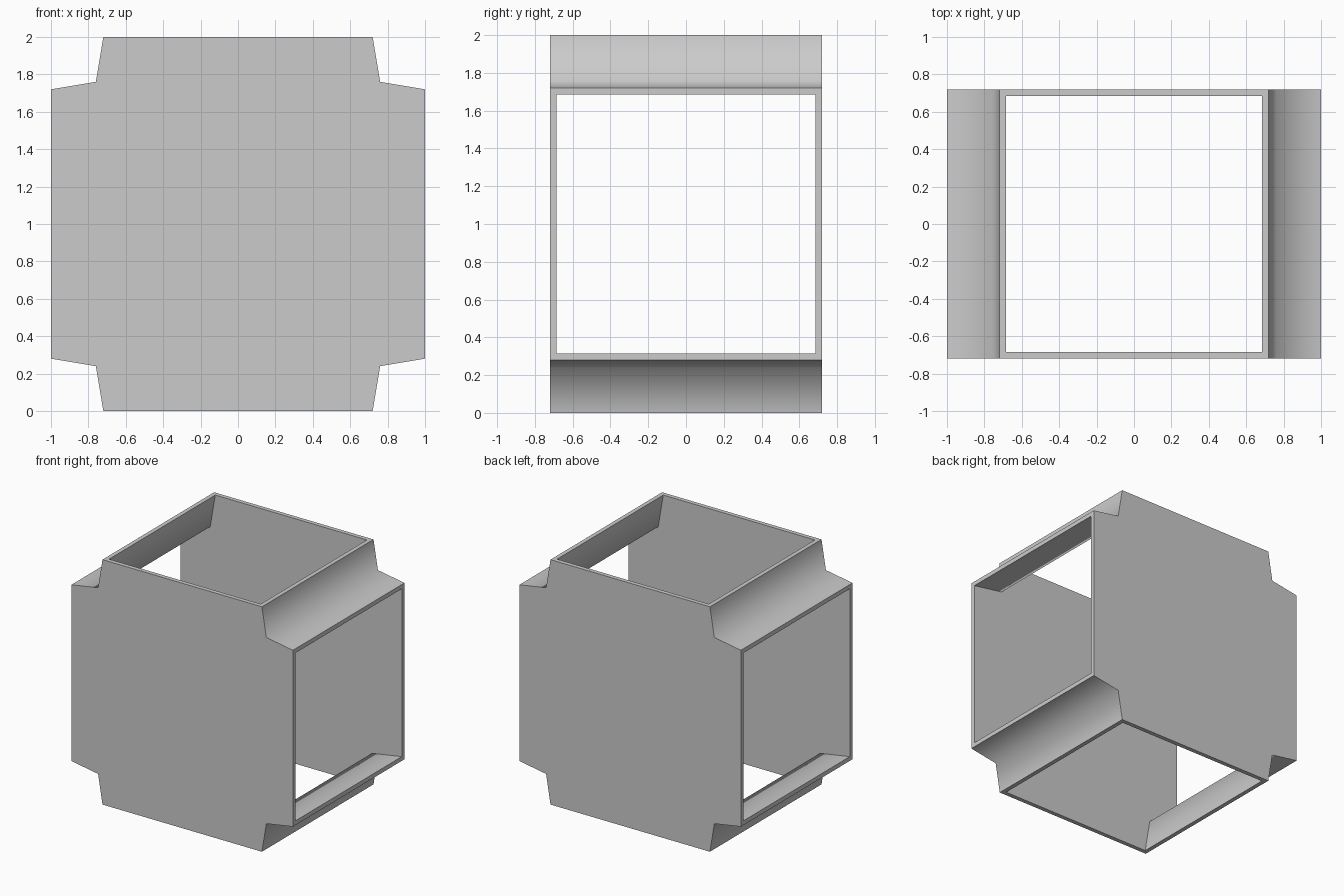
import bpy, bmesh

if "Cube" in bpy.data.objects:
    bpy.data.objects.remove(bpy.data.objects["Cube"])


def cross_profile(rim, inner):
    """Twelve-point cross outline; edges 0-1, 1-2 of each corner are walls, the rest are openings."""
    pts = []
    for sx, sz, flip in ((1, 1, 0), (1, -1, 1), (-1, -1, 0), (-1, 1, 1)):
        corner = [(rim, 1.0), (inner, inner), (1.0, rim)]
        if flip:
            corner.reverse()
        pts += [(sx * x, sz * z + 1.0) for x, z in corner]
    return pts


def shell_rings(bm, pts, half):
    """Panels front and back joined by the flared corner walls, ends left open."""
    front = [bm.verts.new((x, -half, z)) for x, z in pts]
    back = [bm.verts.new((x, half, z)) for x, z in pts]
    bm.faces.new(front)
    bm.faces.new(back[::-1])
    for i in range(12):
        if i % 3 != 2:
            bm.faces.new((front[i], back[i], back[i + 1], front[i + 1]))
    return front, back


bm = bmesh.new()
of, ob = shell_rings(bm, cross_profile(0.72, 0.76), 0.72)
nf, nb = shell_rings(bm, cross_profile(0.685, 0.73), 0.685)

# Flat rims around the four openings
for i in range(2, 12, 3):
    j = (i + 1) % 12
    outer = (of[i], of[j], ob[j], ob[i])
    inner = (nf[i], nf[j], nb[j], nb[i])
    for k in range(4):
        m = (k + 1) % 4
        bm.faces.new((outer[k], outer[m], inner[m], inner[k]))

bmesh.ops.recalc_face_normals(bm, faces=bm.faces)
if bm.calc_volume(signed=True) < 0:
    bmesh.ops.reverse_faces(bm, faces=bm.faces)
mesh = bpy.data.meshes.new("cross_duct")
bm.to_mesh(mesh)
bm.free()

# Four-way duct with softly shaded corner creases and crisp rims
duct = bpy.data.objects.new("cross_duct", mesh)
bpy.context.collection.objects.link(duct)
bpy.context.view_layer.objects.active = duct
duct.select_set(True)
bpy.ops.object.shade_smooth_by_angle(angle=1.309)
